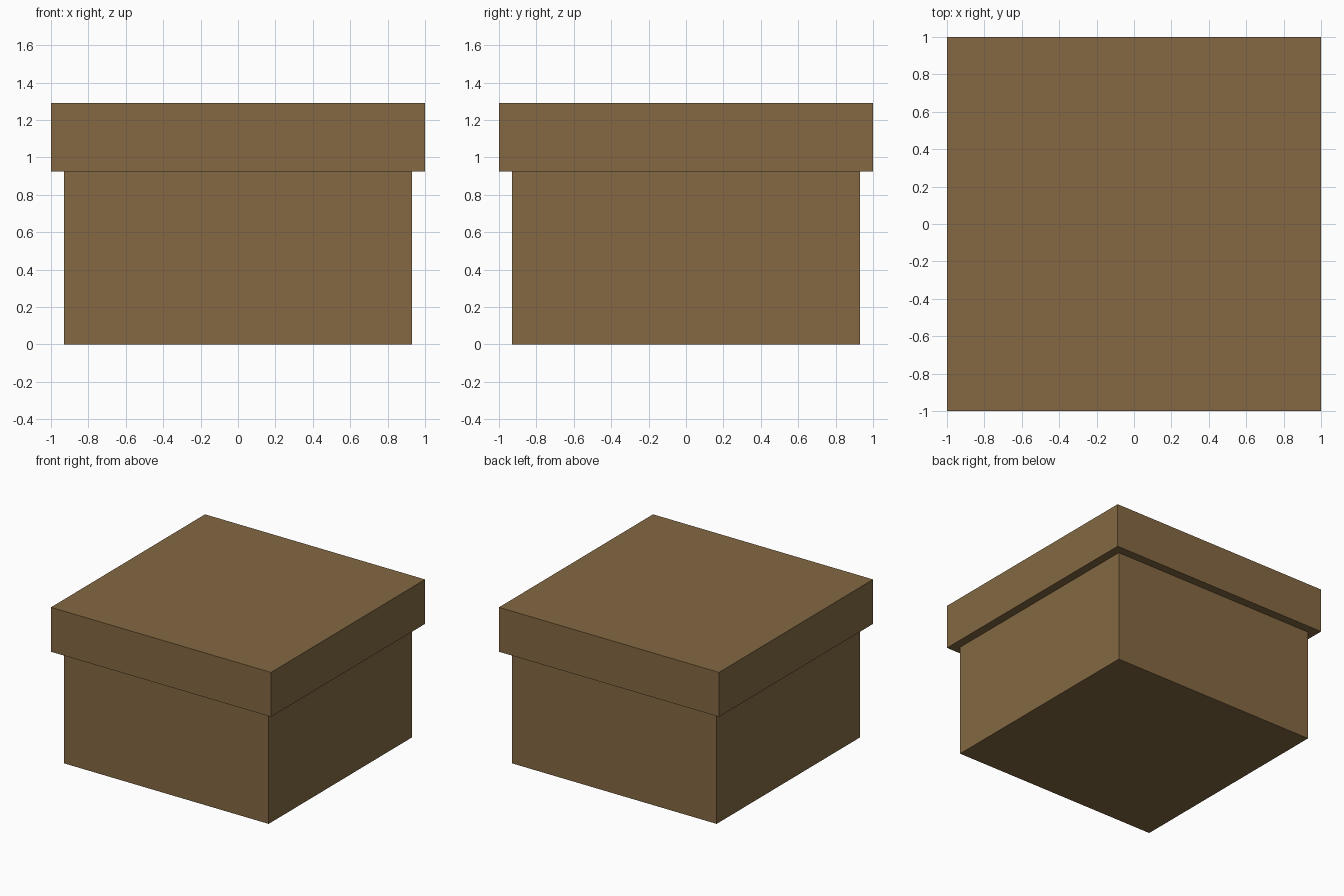
import bpy

if "Cube" in bpy.data.objects:
    bpy.data.objects.remove(bpy.data.objects["Cube"])

cardboard = bpy.data.materials.new("cardboard")
cardboard.diffuse_color = (0.23, 0.14, 0.055, 1)
cardboard.use_nodes = True
cardboard.node_tree.nodes["Principled BSDF"].inputs["Base Color"].default_value = cardboard.diffuse_color


def block(name, half_width, z0, z1):
    bpy.ops.mesh.primitive_cube_add(size=1, location=(0, 0, (z0 + z1) / 2))
    ob = bpy.context.object
    ob.name = name
    ob.scale = (2 * half_width, 2 * half_width, z1 - z0)
    bpy.ops.object.transform_apply(location=False, rotation=False, scale=True)
    ob.data.materials.append(cardboard)
    return ob


# Square box body
block("box_body", 0.93, 0, 0.925)

# Overhanging lid
block("box_lid", 1.0, 0.925, 1.29)
